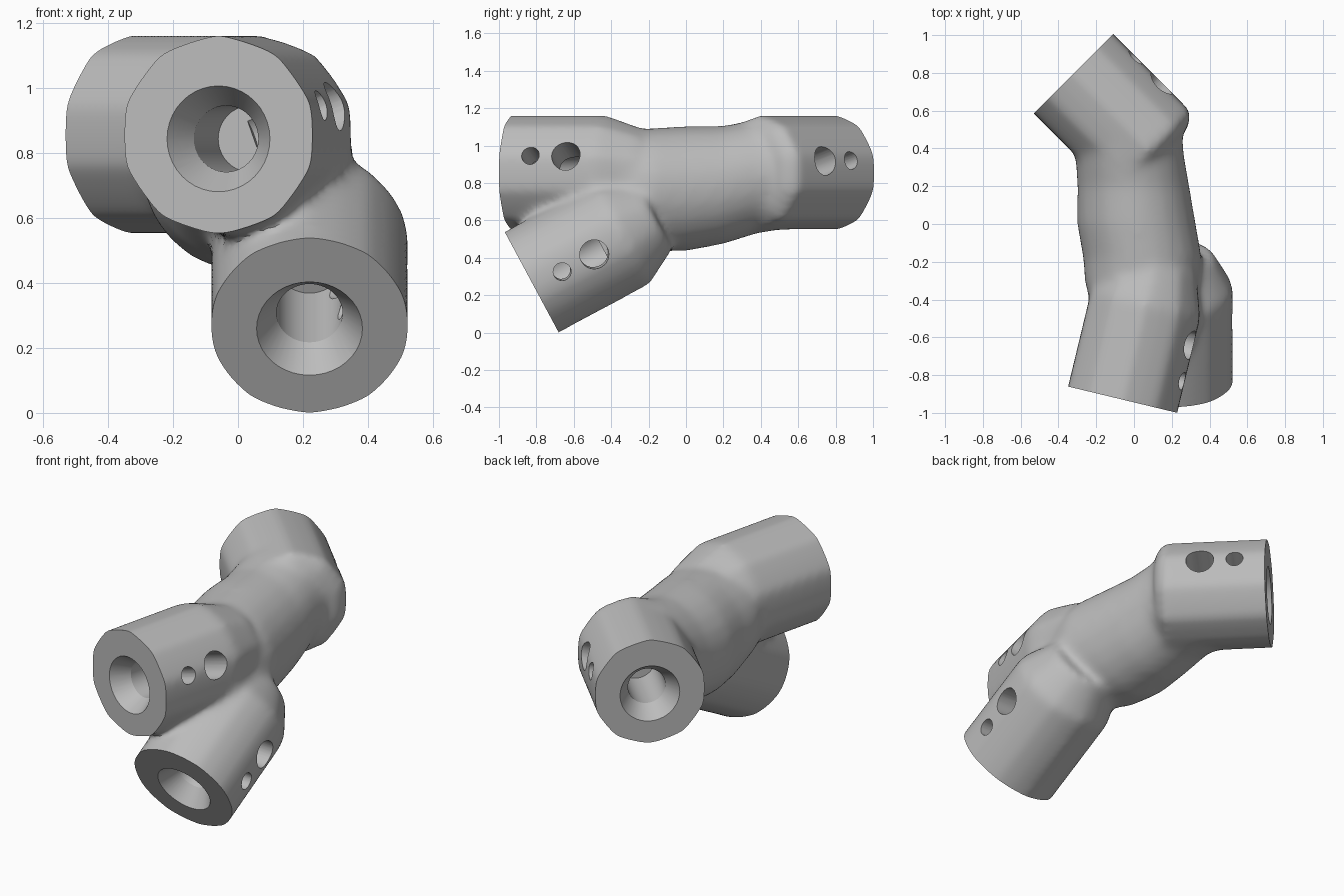
import bpy, bmesh, math
from mathutils import Vector

cube = bpy.data.objects.get("Cube")
if cube:
    bpy.data.objects.remove(cube, do_unlink=True)

UP = Vector((0, 0, 1))


def ring(center, side, up, r_side, r_up, count, flat=1.0):
    """Points of an ellipse, starting at the top; flat pulls in every second point."""
    points = []
    for i in range(count):
        a = math.tau * i / count
        k = flat if i % 2 else 1.0
        points.append(center + (side * r_side * math.sin(a) + up * r_up * math.cos(a)) * k)
    return points


def loft(bm, rings):
    """Closed tube through a list of rings."""
    loops = [[bm.verts.new(p) for p in points] for points in rings]
    n = len(loops[0])
    faces = [bm.faces.new(loops[0]), bm.faces.new(loops[-1])]
    for a, b in zip(loops, loops[1:]):
        for i in range(n):
            j = (i + 1) % n
            faces.append(bm.faces.new((a[i], a[j], b[j], b[i])))
    bmesh.ops.recalc_face_normals(bm, faces=faces)


def make_object(name, bm):
    mesh = bpy.data.meshes.new(name)
    bm.to_mesh(mesh)
    bm.free()
    obj = bpy.data.objects.new(name, mesh)
    bpy.context.collection.objects.link(obj)
    return obj


def apply_modifiers(obj):
    graph = bpy.context.evaluated_depsgraph_get()
    mesh = bpy.data.meshes.new_from_object(obj.evaluated_get(graph))
    obj.modifiers.clear()
    obj.data = mesh


class Arm:
    """Socket arm: open end, inward axis, tilt of screw holes, flatness, shoulder rings."""
    def __init__(self, tip, axis, hole_tilt, flat, shoulder):
        self.tip = Vector(tip)
        self.axis = Vector(axis).normalized()
        self.side = self.axis.cross(UP).normalized()
        if self.side.x < 0:
            self.side.negate()
        self.up = self.side.cross(self.axis)
        if self.up.z < 0:
            self.up.negate()
        tilt = math.radians(hole_tilt)
        self.hole_dir = self.side * math.cos(tilt) + self.up * math.sin(tilt)
        self.flat = flat
        self.shoulder = shoulder

    def body_rings(self):
        profile = [(-0.15, 0.309), (0.2, 0.309)] + self.shoulder
        return [ring(self.tip + self.axis * d, self.side, self.up, r, r, 20, self.flat)
                for d, r in profile]

    def bore_center(self, depth):
        # the bore sits slightly below the middle of the arm
        return self.tip + self.axis * depth - self.up * 0.012


arms = [
    # upper front
    Arm((-0.06, -0.93, 0.855), (0.234, 0.972, 0), 20, 0.965, [(0.52, 0.309), (0.74, 0.23)]),
    # back
    Arm((-0.32, 0.795, 0.855), (1, -1, 0), 15, 0.965, [(0.58, 0.309), (0.63, 0.24)]),
    # lower front
    Arm((0.22, -0.825, 0.27), (0, 0.881, 0.473), -3, 0.985, [(0.55, 0.309), (0.75, 0.2)]),
]

# Arms run past their ends so they can be trimmed flat
bm = bmesh.new()
for arm in arms:
    loft(bm, arm.body_rings())

# Central trunk: y, x, z, half width, half height
trunk = [
    (-0.45, 0.06, 0.80, 0.28, 0.27),
    (-0.32, 0.04, 0.79, 0.30, 0.29),
    (-0.18, 0.045, 0.765, 0.315, 0.33),
    (0.00, 0.013, 0.77, 0.315, 0.335),
    (0.20, -0.003, 0.79, 0.297, 0.317),
    (0.38, -0.025, 0.835, 0.288, 0.305),
    (0.50, -0.055, 0.85, 0.31, 0.30),
    (0.58, -0.09, 0.855, 0.26, 0.27),
]
loft(bm, [ring(Vector((x, y, z)), Vector((1, 0, 0)), UP, w, h, 24) for y, x, z, w, h in trunk])
connector = make_object("pipe_connector", bm)

# Melt the parts into one soft casting
remesh = connector.modifiers.new("blend", 'REMESH')
remesh.mode = 'VOXEL'
remesh.voxel_size = 0.02
soften = connector.modifiers.new("soften", 'SMOOTH')
soften.factor = 0.5
soften.iterations = 20
apply_modifiers(connector)

# Trim each arm to a flat end face
bm = bmesh.new()
bm.from_mesh(connector.data)
for arm in arms:
    geom = bm.verts[:] + bm.edges[:] + bm.faces[:]
    bmesh.ops.bisect_plane(bm, geom=geom, dist=1e-5, plane_co=arm.tip,
                           plane_no=-arm.axis, clear_outer=True)
    rim = [e for e in bm.edges if e.is_boundary]
    bmesh.ops.edgeloop_fill(bm, edges=rim)
bmesh.ops.recalc_face_normals(bm, faces=bm.faces[:])
bm.to_mesh(connector.data)
bm.free()

# Cutters: countersunk bore and two screw holes for each arm
cutters = []
for arm in arms:
    bm = bmesh.new()
    loft(bm, [ring(arm.bore_center(d), arm.side, arm.up, r, r, 40)
              for d, r in ((-0.02, 0.175), (0.1, 0.102), (0.42, 0.102))])
    cutters.append(make_object("bore_cutter", bm))
    across = arm.hole_dir.cross(arm.axis)
    for depth, radius in ((0.17, 0.048), (0.365, 0.078)):
        bm = bmesh.new()
        start = arm.bore_center(depth)
        loft(bm, [ring(start + arm.hole_dir * s, arm.axis, across, radius, radius, 28)
                  for s in (0.01, 0.45)])
        cutters.append(make_object("screw_hole_cutter", bm))

for cutter in cutters:
    cutter.hide_render = True
    cut = connector.modifiers.new("cut", 'BOOLEAN')
    cut.operation = 'DIFFERENCE'
    cut.solver = 'EXACT'
    cut.object = cutter
apply_modifiers(connector)
for cutter in cutters:
    bpy.data.objects.remove(cutter, do_unlink=True)

# Plain grey finish
grey = bpy.data.materials.new("plain_grey")
grey.use_nodes = True
colour = (0.5, 0.5, 0.5, 1)
grey.diffuse_color = colour
grey.node_tree.nodes["Principled BSDF"].inputs["Base Color"].default_value = colour
connector.data.materials.clear()
connector.data.materials.append(grey)

bpy.ops.object.select_all(action='DESELECT')
connector.select_set(True)
bpy.context.view_layer.objects.active = connector
bpy.ops.object.shade_smooth_by_angle(angle=math.radians(30))
